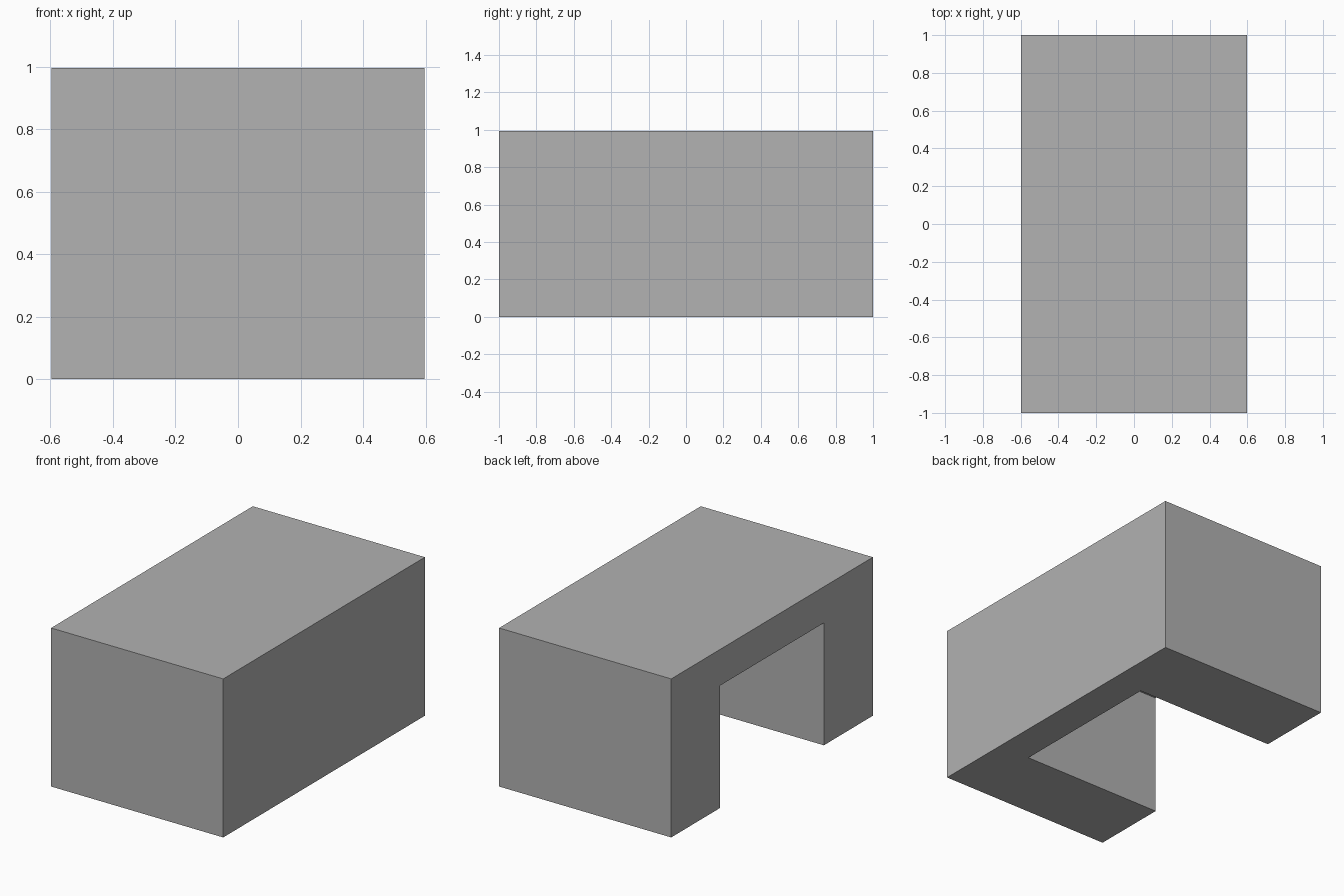
import bpy

if "Cube" in bpy.data.objects:
    bpy.data.objects.remove(bpy.data.objects["Cube"])

W, D, H = 1.195, 2.0, 0.995          # outer size
OPEN_Y, WALL_X, CEIL = 0.514, 0.38, 0.768   # recess half-width, rear wall, ceiling


def box(name, lo, hi):
    """Axis-aligned box between two corners."""
    bpy.ops.mesh.primitive_cube_add(size=1)
    ob = bpy.context.object
    ob.name = name
    for v in ob.data.vertices:
        v.co = [(a + b) / 2 + c * (b - a) for a, b, c in zip(lo, hi, v.co)]
    return ob


grey = bpy.data.materials.new("plain_grey")
grey.diffuse_color = (0.445, 0.445, 0.445, 1)
grey.use_nodes = True
grey.node_tree.nodes["Principled BSDF"].inputs["Base Color"].default_value = grey.diffuse_color

# Solid desk body
desk = box("desk_body", (-W / 2, -D / 2, 0), (W / 2, D / 2, H))
desk.data.materials.append(grey)

# Knee space, open to the left side and the floor
cutter = box("knee_space_cutter", (-W, -OPEN_Y, -0.2), (WALL_X, OPEN_Y, CEIL))
cutter.data.materials.append(grey)
cutter.hide_render = True

cut = desk.modifiers.new("knee_space", 'BOOLEAN')
cut.operation = 'DIFFERENCE'
cut.solver = 'EXACT'
cut.object = cutter

# Apply the cut and drop the helper
bpy.ops.object.select_all(action='DESELECT')
bpy.context.view_layer.objects.active = desk
desk.select_set(True)
bpy.ops.object.modifier_apply(modifier=cut.name)
bpy.data.objects.remove(cutter)
